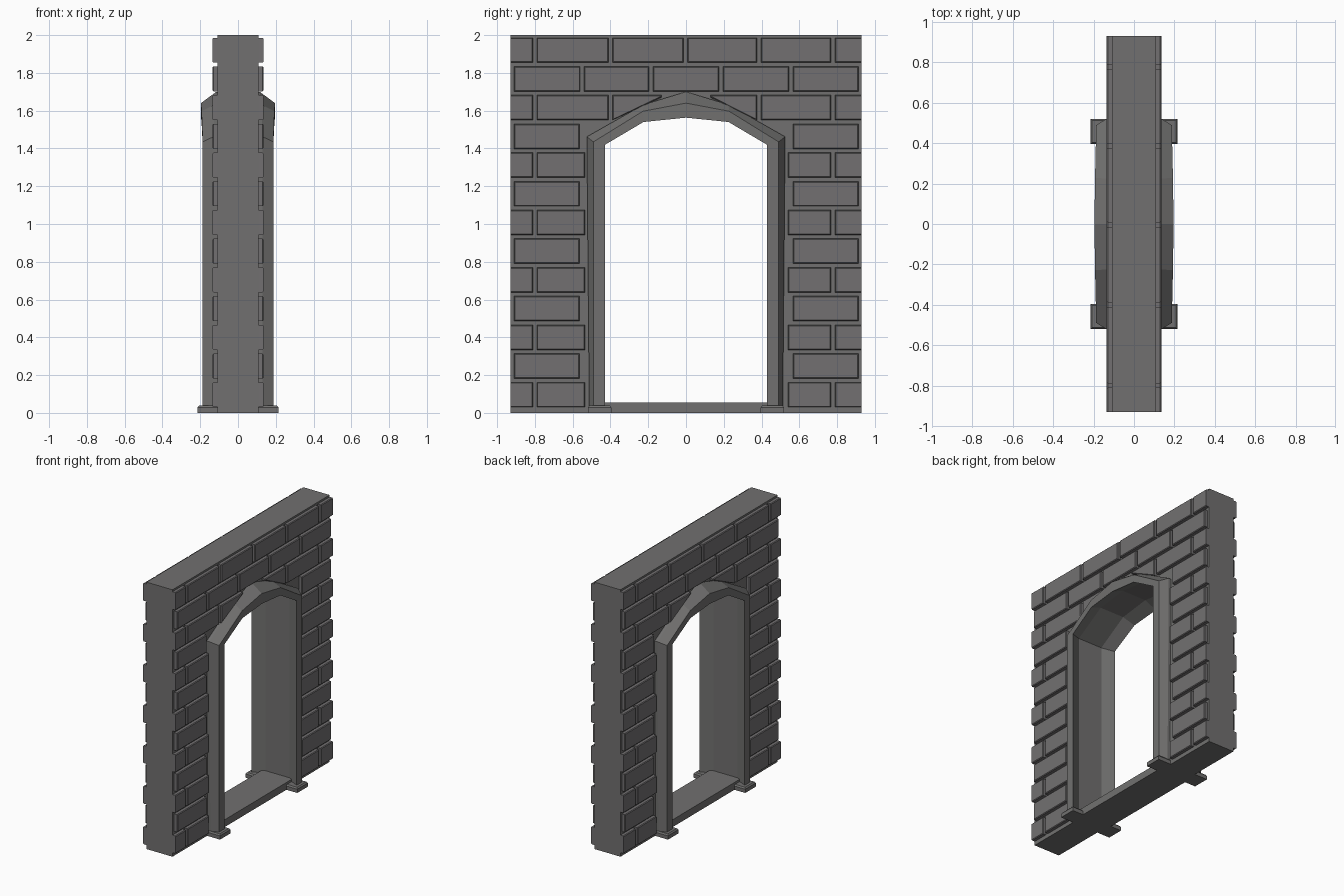
import bpy, bmesh

if "Cube" in bpy.data.objects:
    bpy.data.objects.remove(bpy.data.objects["Cube"])


def material(name, rgb):
    m = bpy.data.materials.new(name)
    m.diffuse_color = (*rgb, 1.0)
    m.use_nodes = True
    m.node_tree.nodes["Principled BSDF"].inputs["Base Color"].default_value = m.diffuse_color
    return m


STONE = material("stone grey", (0.165, 0.163, 0.160))
BRICK = material("brick grey", (0.168, 0.163, 0.166))


def make_object(name, bm, mat, mirror=(False, False)):
    bmesh.ops.recalc_face_normals(bm, faces=bm.faces)
    me = bpy.data.meshes.new(name)
    bm.to_mesh(me)
    bm.free()
    me.materials.append(mat)
    ob = bpy.data.objects.new(name, me)
    bpy.context.collection.objects.link(ob)
    if any(mirror):
        mod = ob.modifiers.new("mirror", 'MIRROR')
        mod.use_axis = (mirror[0], mirror[1], False)
        mod.use_mirror_merge = False
    return ob


def add_layers(bm, loops):
    """Skin successive loops of points and cap both ends."""
    rings = [[bm.verts.new(p) for p in loop] for loop in loops]
    n = len(rings[0])
    for a, b in zip(rings, rings[1:]):
        for i in range(n):
            j = (i + 1) % n
            bm.faces.new((a[i], a[j], b[j], b[i]))
    bm.faces.new(rings[0][::-1])
    bm.faces.new(rings[-1])


def full_path(half):
    """Mirror a half arch path (y, z), from +y foot to crown, over y = 0."""
    return half + [(-y, z) for y, z in half[-2::-1]]


# Arch lines, from the foot up to the crown
inner = full_path([(.428, 0), (.428, 1.42), (.225, 1.54), (0, 1.563)])
middle = full_path([(.490, 0), (.490, 1.435), (.228, 1.597), (0, 1.64)])
outer = full_path([(.512, 0), (.525, 1.462), (.225, 1.632), (0, 1.70)])
reveal = full_path([(.468, 0), (.468, 1.435), (.235, 1.575), (0, 1.605)])
border = full_path([(.93, 0), (.93, 2), (.235, 2), (0, 2)])
front_x = [.187, .187, .193, .196, .193, .187, .187]
outer_x = [.13, .13, .125, .115, .125, .13, .13]

# Wall core, swept as a ring between the opening and the wall border
bm = bmesh.new()
add_layers(bm, [[(-.108, *r), (.108, *r), (.108, *b), (-.108, *b)]
                for r, b in zip(reveal, border)])
make_object("wall_core", bm, STONE)

# Threshold across the opening
bm = bmesh.new()
add_layers(bm, [[(-.125, -.475, z), (.125, -.475, z),
                 (.125, .475, z), (-.125, .475, z)] for z in (0, .055)])
make_object("threshold", bm, STONE)

# Moulded arch surround, one on each wall face
bm = bmesh.new()
loops = []
for i, m, o, r, fx, ox in zip(inner, middle, outer, reveal, front_x, outer_x):
    loops.append([(fx, *i), (fx, *m), (ox, *o), (.09, *o), (.10, *r)])
add_layers(bm, loops)
make_object("arch_surround", bm, STONE, (True, False))

# Foot blocks under the surround
bm = bmesh.new()
foot = []
for z, d in ((0, 0), (.028, 0), (.038, .008)):
    foot.append([(.10, .395 + d, z), (.215 - d, .395 + d, z),
                 (.215 - d, .52 - d, z), (.10, .52 - d, z)])
add_layers(bm, foot)
make_object("foot_block", bm, STONE, (True, True))

# Raised bricks with chamfered rims, flush at the wall ends
even_full = [(-.93, -.81), (-.79, -.41), (-.39, -.014), (.007, .376),
             (.397, .767), (.788, .93)]
odd_full = [(-.91, -.56), (-.54, -.195), (-.175, .175), (.195, .545), (.566, .913)]
even_side = [(-.93, -.81), (-.79, -.535), (.54, .767), (.788, .93)]
odd_side = [(-.91, -.563), (.566, .913)]
bm = bmesh.new()
for row in range(13):
    zc = 1.92 - .152 * row
    z0, z1 = zc - .066, zc + .066
    if row < 3:
        spans = odd_full if row % 2 else even_full
    else:
        spans = odd_side if row % 2 else even_side
    for y0, y1 in spans:
        za = zb = z0
        if row == 2 and abs(y0 + y1) < .5:      # cut on a slant over the arch
            if y0 < 0:
                y1, zb = -.13, z1 - .012
            else:
                y0, za = .13, z1 - .012
        loops = []
        for x, d in ((.108, 0), (.130, 0), (.135, .005)):
            a = y0 + (d if y0 > -.93 else 0)
            b = y1 - (d if y1 < .93 else 0)
            loops.append([(x, a, za + d), (x, b, zb + d),
                          (x, b, z1 - d), (x, a, z1 - d)])
        add_layers(bm, loops)
make_object("wall_bricks", bm, BRICK, (True, False))
